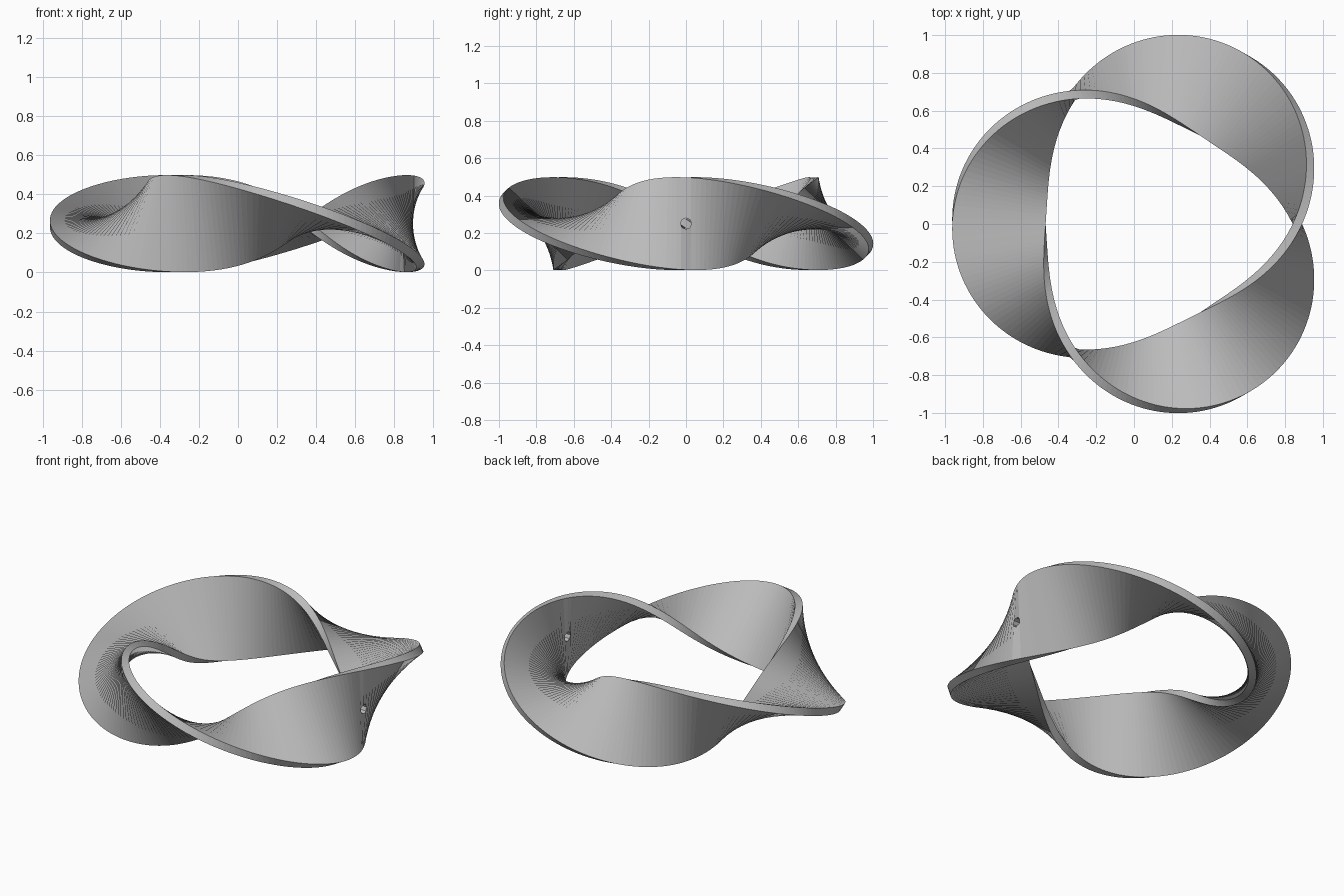
import bpy, bmesh
from math import sin, cos, pi
from mathutils import Vector

cube = bpy.data.objects.get("Cube")
if cube:
    bpy.data.objects.remove(cube)

SEGMENTS = 200
RADIUS, HALF_WIDTH, HALF_THICK = 0.79, 0.247, 0.025
CENTRE = Vector((0.075, 0, 0.25))

grey = bpy.data.materials.new("grey")
grey.use_nodes = True
colour = (0.5, 0.5, 0.5, 1)
grey.diffuse_color = colour
grey.node_tree.nodes["Principled BSDF"].inputs["Base Color"].default_value = colour

# Band: a rectangular section swept round a circle with three half twists
bm = bmesh.new()
rings = []
for i in range(SEGMENTS):
    angle = 2 * pi * i / SEGMENTS
    twist = 1.5 * angle
    out, up = Vector((cos(angle), sin(angle), 0)), Vector((0, 0, 1))
    across = up * cos(twist) + out * sin(twist)
    normal = out * cos(twist) - up * sin(twist)
    rings.append([bm.verts.new(CENTRE + out * RADIUS + across * HALF_WIDTH * a
                               + normal * HALF_THICK * n)
                  for a, n in ((1, 1), (1, -1), (-1, -1), (-1, 1))])
# The section arrives upside down, so the last ring joins the first half a turn on
rings.append(rings[0][2:] + rings[0][:2])
for ring, after in zip(rings, rings[1:]):
    for k in range(4):
        j = (k + 1) % 4
        bm.faces.new((ring[k], ring[j], after[j], after[k]))
bmesh.ops.recalc_face_normals(bm, faces=bm.faces)
mesh = bpy.data.meshes.new("twisted_band")
bm.to_mesh(mesh)
bm.free()
mesh.materials.append(grey)
band = bpy.data.objects.new("twisted_band", mesh)
bpy.context.collection.objects.link(band)

# Small hanging hole through the upright part of the band
bpy.ops.mesh.primitive_cylinder_add(vertices=8, radius=0.03, depth=0.2,
                                    location=CENTRE + Vector((RADIUS, 0, 0)),
                                    rotation=(0, pi / 2, 0))
cutter = bpy.context.object
cutter.name = "hole_cutter"
cutter.hide_render = True
cutter.data.materials.append(grey)
hole = band.modifiers.new("hanging_hole", 'BOOLEAN')
hole.operation = 'DIFFERENCE'
hole.solver = 'EXACT'
hole.object = cutter
bpy.ops.object.select_all(action='DESELECT')
band.select_set(True)
bpy.context.view_layer.objects.active = band
bpy.ops.object.modifier_apply(modifier=hole.name)
bpy.data.objects.remove(cutter)
